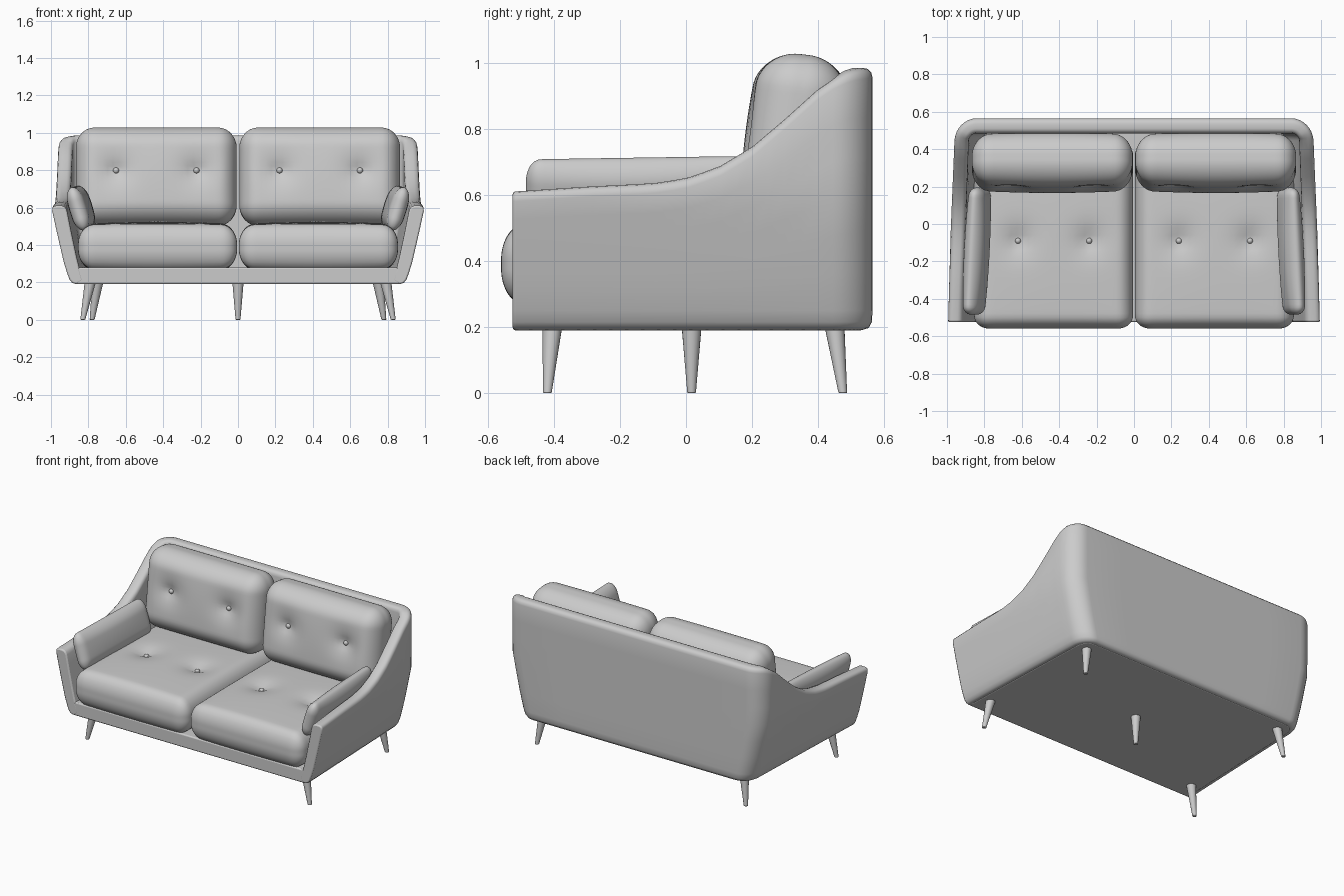
import bpy, bmesh, math
from mathutils import Matrix, Vector

if "Cube" in bpy.data.objects:
    bpy.data.objects.remove(bpy.data.objects["Cube"], do_unlink=True)

grey = bpy.data.materials.new("soft grey")
grey.use_nodes = True
grey.diffuse_color = (0.6, 0.6, 0.6, 1)
grey.node_tree.nodes["Principled BSDF"].inputs["Base Color"].default_value = (0.6, 0.6, 0.6, 1)


def finish(name, bm, matrix=Matrix(), angle=50, bevel=0):
    bmesh.ops.recalc_face_normals(bm, faces=bm.faces)
    mesh = bpy.data.meshes.new(name)
    bm.to_mesh(mesh)
    bm.free()
    mesh.materials.append(grey)
    ob = bpy.data.objects.new(name, mesh)
    ob.matrix_world = matrix
    bpy.context.collection.objects.link(ob)
    if bevel:
        mod = ob.modifiers.new("soft edges", "BEVEL")
        mod.width, mod.segments = bevel, 2
        mod.limit_method, mod.angle_limit = "ANGLE", math.radians(60)
    bpy.ops.object.select_all(action="DESELECT")
    ob.select_set(True)
    bpy.context.view_layer.objects.active = ob
    bpy.ops.object.shade_smooth_by_angle(angle=math.radians(angle))
    return ob


def interp(points, t):
    if t <= points[0][0]:
        return points[0][1]
    for (a, va), (b, vb) in zip(points, points[1:]):
        if t <= b:
            return va + (vb - va) * (t - a) / (b - a)
    return points[-1][1]


def loft(bm, rings, closed):
    # Skin neighbouring rings and cap both ends
    rows = [[bm.verts.new(p) for p in ring] for ring in rings]
    n = len(rows[0])
    for a, b in zip(rows, rows[1:]):
        for i in range(n if closed else n - 1):
            j = (i + 1) % n
            bm.faces.new((a[i], a[j], b[j], b[i]))
    bm.faces.new(rows[0])
    bm.faces.new(rows[-1][::-1])


# Shell: flared U-shaped wall whose top sweeps up from arms to back
FRONT, BACK, CORNER, WALL = -0.525, 0.565, 0.12, 0.08
FLARE = [(0.19, 0.895), (0.3, 0.93), (0.45, 0.965), (0.61, 1.0)]
SWEEP = [(-0.525, 0.61), (-0.3, 0.625), (-0.1, 0.635), (0, 0.65), (0.1, 0.685), (0.2, 0.745),
         (0.3, 0.83), (0.4, 0.92), (0.45, 0.953), (0.5, 0.975), (0.56, 0.985)]


def plan(d):
    half = []
    for i in range(21):
        half.append((1 - d, FRONT + (BACK - CORNER - FRONT) * i / 20))
    for i in range(1, 9):
        a = math.pi / 2 * i / 8
        half.append((1 - CORNER + (CORNER - d) * math.cos(a), BACK - CORNER + (CORNER - d) * math.sin(a)))
    half += [(x, BACK - d) for x in (0.6, 0.3)]
    return half + [(0, BACK - d)] + [(-x, y) for x, y in reversed(half)]


def place(x, y, z):
    taper = 1 - 0.045 * (y - FRONT) / (BACK - FRONT)
    return (x * interp(FLARE, z) * taper, y, z)


def wall_profile(h):
    outer = [(0.035, 0.19), (0.012, 0.197), (0.002, 0.215), (0, 0.25)]
    outer += [(0, 0.25 + (h - 0.28) * i / 6) for i in range(1, 7)]
    top = [(0.004, h - 0.014), (0.015, h - 0.003), (0.03, h), (0.055, h), (0.068, h - 0.004), (0.077, h - 0.015)]
    inner = [(WALL, h - 0.03 - (h - 0.24) * i / 6) for i in range(7)]
    return outer + top + inner


bm = bmesh.new()
base_plan = plan(0)
rings = []
for i, (_, y) in enumerate(base_plan):
    rings.append([place(*plan(d)[i], z) for d, z in wall_profile(interp(SWEEP, y))])
loft(bm, rings, True)
finish("arm_and_back_shell", bm, bevel=0.008)

bm = bmesh.new()
loft(bm, [[place(x, y + 0.001, z) for x, y in plan(0.035)] for z in (0.19, 0.28)], True)
finish("base", bm, bevel=0.008)


def cushion(name, matrix, half, radius, bulge, axis=2, sign=1, buttons=(), dip=0.035):
    # Rounded box, puffed along one axis and pulled in at each button
    u, v = [k for k in range(3) if k != axis]

    def puff(p):
        cu = math.cos(math.pi / 2 * min(1, abs(p[u]) / half[u]))
        cv = math.cos(math.pi / 2 * min(1, abs(p[v]) / half[v]))
        p[axis] += bulge * math.sqrt(max(0, cu * cv)) * p[axis] / half[axis]
        if p[axis] * sign > 0:
            for b in buttons:
                d2 = (p[u] - b[0]) ** 2 + (p[v] - b[1]) ** 2
                pull = 0.6 * math.exp(-d2 / 0.008) + 0.4 * math.exp(-d2 / 0.0012)
                p[axis] -= sign * dip * pull * abs(p[axis]) / half[axis]
        return p

    bm = bmesh.new()
    bmesh.ops.create_cube(bm, size=2)
    bmesh.ops.subdivide_edges(bm, edges=bm.edges[:], cuts=31, use_grid_fill=True)
    for vert in bm.verts:
        core, off = Vector(), Vector()
        for k in range(3):
            c = vert.co[k]
            c = (0.5 * c + 0.5 * math.sin(c * math.pi / 2)) * half[k]
            limit = half[k] - radius[k]
            core[k] = max(-limit, min(limit, c))
            off[k] = (c - core[k]) / radius[k]
        if off.length > 0:
            off *= max(abs(t) for t in off) / off.length
        vert.co = puff(Vector([core[k] + off[k] * radius[k] for k in range(3)]))
    finish(name, bm, matrix, 80)

    for n, b in enumerate(buttons):
        p = Vector()
        p[u], p[v], p[axis] = b[0], b[1], sign * half[axis]
        p = puff(p)
        p[axis] += sign * 0.004
        bm = bmesh.new()
        bmesh.ops.create_uvsphere(bm, u_segments=16, v_segments=10, radius=0.016)
        finish(f"{name}_button_{n + 1}", bm, matrix @ Matrix.Translation(p), 80)


def leg(name, top, foot):
    bm = bmesh.new()
    rings = []
    for (x, y, z), r in ((top, 0.03), (foot, 0.013)):
        rings.append([(x + r * math.cos(a), y + r * math.sin(a), z)
                      for a in (math.tau * i / 20 for i in range(20))])
    loft(bm, rings, True)
    finish(name, bm, bevel=0.003)


for side, label in ((1, "left"), (-1, "right")):
    # Seat and back cushions with two buttons each
    cushion(label + "_seat_cushion", Matrix.Translation((side * 0.43, -0.06, 0.39)),
            (0.425, 0.5, 0.115), (0.085, 0.07, 0.1), 0.02,
            buttons=[(-0.19, -0.03), (0.19, -0.03)])
    cushion(label + "_back_cushion",
            Matrix.Translation((side * 0.437, 0.328, 0.765)) @ Matrix.Rotation(math.radians(-7), 4, "X"),
            (0.43, 0.125, 0.262), (0.1, 0.11, 0.11), 0.025, axis=1, sign=-1,
            buttons=[(-0.215, 0.02), (0.215, 0.02)])
    # Slim cushion leaning against each arm
    lean = Matrix.Rotation(math.radians(side * 17), 4, "Y") @ Matrix.Rotation(math.radians(side * 3), 4, "Z")
    cushion(label + "_arm_cushion", Matrix.Translation((side * 0.84, -0.145, 0.597)) @ lean,
            (0.035, 0.34, 0.12), (0.034, 0.045, 0.07), 0.022, axis=0)
    # Splayed corner legs
    leg(label + "_front_leg", (side * 0.79, -0.405, 0.2), (side * 0.83, -0.42, 0))
    leg(label + "_back_leg", (side * 0.75, 0.45, 0.2), (side * 0.78, 0.475, 0))

leg("middle_leg", (0, 0.017, 0.2), (0, 0.017, 0))
